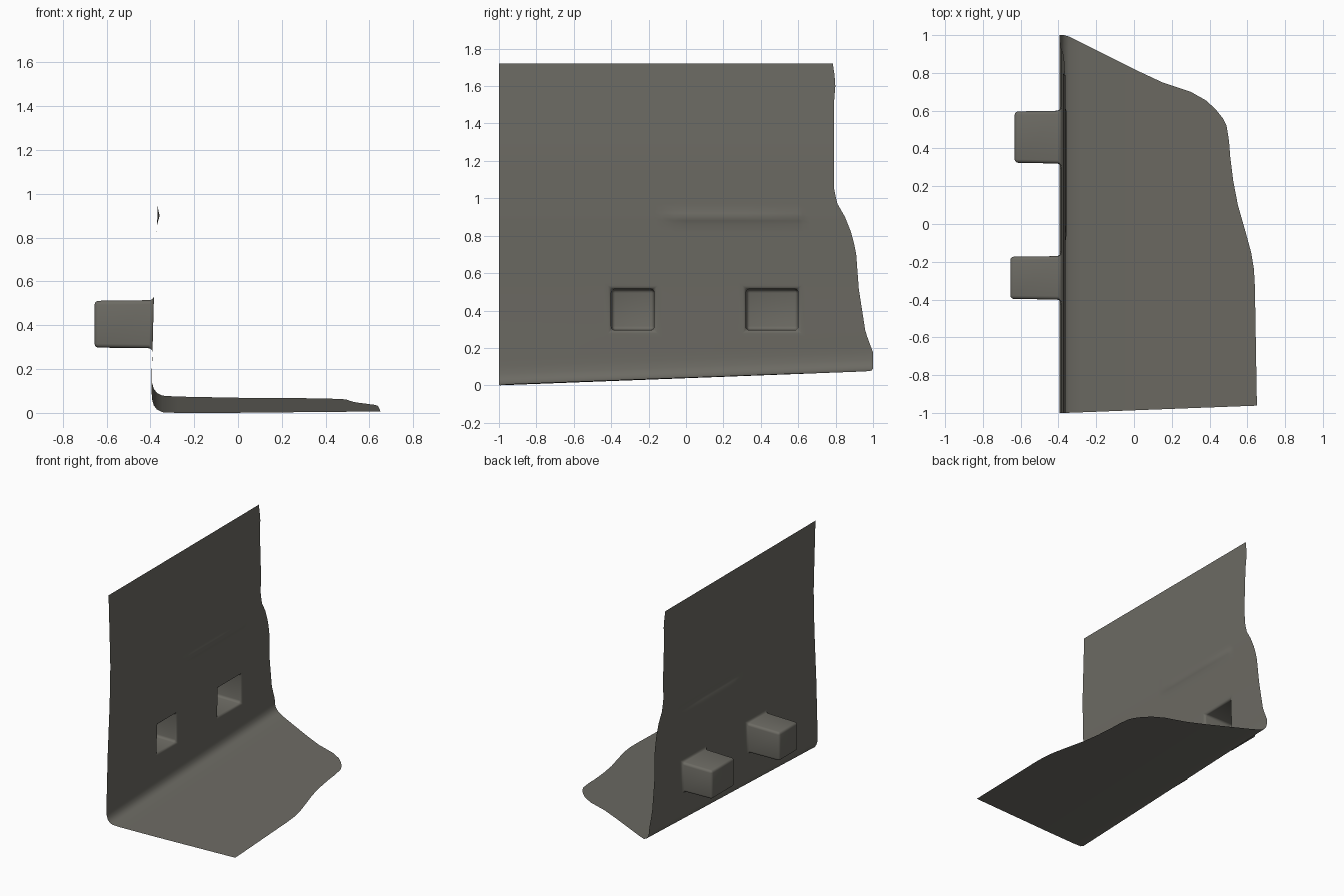
import bpy, bmesh, math

cube = bpy.data.objects.get("Cube")
if cube:
    bpy.data.objects.remove(cube, do_unlink=True)

# One flat colour
mat = bpy.data.materials.new("warm grey")
mat.use_nodes = True
colour = (0.15, 0.145, 0.125, 1)
mat.diffuse_color = colour
bsdf = mat.node_tree.nodes["Principled BSDF"]
bsdf.inputs["Base Color"].default_value = colour
bsdf.inputs["Roughness"].default_value = 0.8


def interp(points, v):
    """Eased interpolation through sorted (key, value) pairs."""
    if v <= points[0][0]:
        return points[0][1]
    for (a, p), (b, q) in zip(points, points[1:]):
        if v <= b:
            return p + (q - p) * (v - a) / (b - a)
    return points[-1][1]


# Profiles: wall lean by height, wall far edge by height, floor far edge by x
wall_x = [(0.1, -0.395), (0.5, -0.385), (0.9, -0.368), (1.2, -0.362), (1.72, -0.377)]
wall_end = [(0.1, 1), (0.3, 0.957), (0.5, 0.925), (0.7, 0.91), (0.8, 0.89),
            (0.9, 0.85), (0.97, 0.81), (1.05, 0.79), (1.5, 0.79), (1.62, 0.8), (1.72, 0.785)]
floor_end = [(-0.36, 1), (-0.2, 0.92), (0, 0.82), (0.15, 0.75), (0.3, 0.7), (0.38, 0.655),
             (0.43, 0.61), (0.47, 0.56), (0.49, 0.52), (0.503, 0.44), (0.51, 0.35),
             (0.525, 0.23), (0.55, 0.1), (0.59, -0.04), (0.62, -0.15), (0.635, -0.24),
             (0.64, -0.33), (0.65, -0.92)]

# Pockets: y range and tip x; both share the same height range
POCKETS = [(-0.40, -0.17, -0.655), (0.32, 0.60, -0.632)]
Z0, Z1 = 0.295, 0.515

# Grid lines, left clear inside the pocket openings
ys = [-1, -0.85, -0.7, -0.55, -0.44, -0.40, -0.17, -0.13, -0.06, 0, 0.1, 0.2, 0.28,
      0.32, 0.60, 0.64, 0.7, 0.76, 0.82, 0.88, 0.94, 1]
heights = [1.72 - 0.06 * i for i in range(12)]
heights += [1.01, 0.97, 0.94, 0.92, 0.90, 0.88, 0.86, 0.82, 0.76, 0.7, 0.64, 0.57,
            0.55, Z1, Z0, 0.25, 0.2, 0.15]
fillet = [(-0.395, 0.1), (-0.392, 0.06), (-0.385, 0.035), (-0.37, 0.015), (-0.345, 0.003)]
floor_xs = [-0.28, -0.2, -0.1, 0, 0.075, 0.15, 0.225] + [x for x, _ in floor_end if x > 0.25]


def lift(y, z):
    """Sideways tilt of the floor, fading out up the wall."""
    return 0.038 * (y + 1) * max(0, min(1, (0.28 - z) / 0.18))


def wall_point(z, y):
    end = interp(wall_end, z)
    if y > 0.6:
        y = 0.6 + (y - 0.6) / 0.4 * (end - 0.6)
    x = interp(wall_x, z)
    if -0.1 < y < 0.62:                       # faint pressed ridge
        x += 0.01 * math.exp(-((z - 0.9) / 0.025) ** 2)
    return x, y, z + lift(y, z)


def floor_point(x, z, y):
    start = -1 + 0.038 * max(0, x + 0.36)
    y = start + (y + 1) / 2 * (interp(floor_end, x) - start)
    return x, y, z + lift(y, z)


# Bent sheet: wall, rounded corner and floor as one grid
bm = bmesh.new()
rows = [[bm.verts.new(wall_point(z, y)) for y in ys] for z in heights]
rows += [[bm.verts.new(floor_point(x, z, y)) for y in ys] for x, z in fillet]
rows += [[bm.verts.new(floor_point(x, 0.008 * max(0, x), y)) for y in ys] for x in floor_xs]
for r, s in zip(rows, rows[1:]):
    for i in range(len(ys) - 1):
        bm.faces.new((r[i], s[i], s[i + 1], r[i + 1]))

# Hollow pockets pushed out of the back of the wall
bevel_edges = set()
for y0, y1, tip in POCKETS:
    opening = [f for f in bm.faces
               if y0 < f.calc_center_median().y < y1 and Z0 < f.calc_center_median().z < Z1]
    mouth = {e for f in opening for e in f.edges}
    grown = bmesh.ops.extrude_face_region(bm, geom=opening)["geom"]
    cap = [g for g in grown if isinstance(g, bmesh.types.BMFace)]
    if any(f.is_valid for f in opening):
        bmesh.ops.delete(bm, geom=[f for f in opening if f.is_valid], context='FACES')
    cy, cz = (y0 + y1) / 2, (Z0 + Z1) / 2
    for v in {v for f in cap for v in f.verts}:
        v.co.x = tip
        v.co.y = cy + (v.co.y - cy) * 0.97
        v.co.z = cz + (v.co.z - cz) * 0.97
    for f in cap:
        for v in f.verts:
            bevel_edges.update(v.link_edges)
    bevel_edges |= {e for e in mouth if e.is_valid}
bmesh.ops.bevel(bm, geom=list(bevel_edges), offset=0.018, offset_type='OFFSET',
                segments=3, profile=0.5, affect='EDGES', clamp_overlap=True)

# Keep the sheet facing up and towards the floor side
bmesh.ops.recalc_face_normals(bm, faces=bm.faces[:])
bm.faces.ensure_lookup_table()
lowest = max(bm.faces, key=lambda f: f.calc_center_median().x)
if lowest.normal.z < 0:
    bmesh.ops.reverse_faces(bm, faces=bm.faces[:])

mesh = bpy.data.meshes.new("bent_sheet_with_pockets")
bm.to_mesh(mesh)
bm.free()
mesh.materials.append(mat)
sheet = bpy.data.objects.new("bent_sheet_with_pockets", mesh)
bpy.context.collection.objects.link(sheet)
bpy.context.view_layer.objects.active = sheet
sheet.select_set(True)
bpy.ops.object.shade_smooth_by_angle(angle=math.radians(40))
